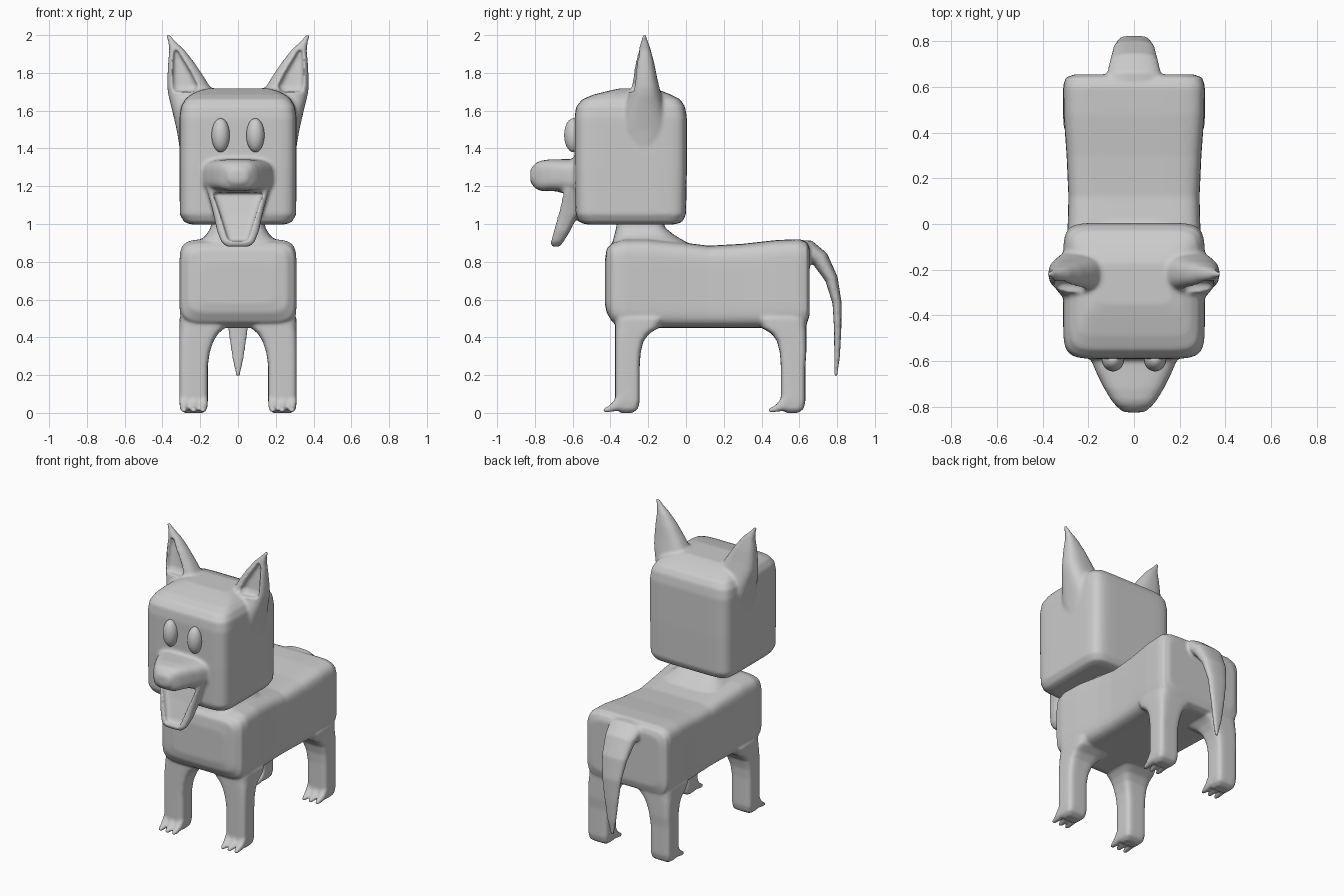
import bpy, bmesh, math
from mathutils import Vector


def loft(bm, rings, p=4, n=48):
    """Skin superellipse rings given as (centre, half-axis u, half-axis v)."""
    def s(c):
        return math.copysign(abs(c) ** (2 / p), c)
    loops = []
    for c, u, v in rings:
        c, u, v = Vector(c), Vector(u), Vector(v)
        loops.append([bm.verts.new(c + u * s(math.cos(a)) + v * s(math.sin(a)))
                      for a in (2 * math.pi * (i + 0.5) / n for i in range(n))])
    for A, B in zip(loops, loops[1:]):
        for i in range(n):
            j = (i + 1) % n
            bm.faces.new((A[i], A[j], B[j], B[i]))
    bm.faces.new(loops[0])
    bm.faces.new(loops[-1])


def loft_z(bm, rows, p=4, side=1):
    """Rows are (z, x0, x1, y0, y1); side=-1 mirrors in x."""
    loft(bm, [((side * (a + b) / 2, (c + d) / 2, z), ((b - a) / 2, 0, 0), (0, (d - c) / 2, 0))
              for z, a, b, c, d in rows], p)


def loft_y(bm, rows, p=4, cx=0):
    """Rows are (y, half width, z0, z1)."""
    loft(bm, [((cx, y, (a + b) / 2), (w, 0, 0), (0, 0, (b - a) / 2)) for y, w, a, b in rows], p)


def finish(bm, name):
    bmesh.ops.recalc_face_normals(bm, faces=bm.faces)
    me = bpy.data.meshes.new(name)
    bm.to_mesh(me)
    bm.free()
    for f in me.polygons:
        f.use_smooth = True
    ob = bpy.data.objects.new(name, me)
    bpy.context.collection.objects.link(ob)
    return ob


def remesh(ob, size):
    m = ob.modifiers.new("fuse", 'REMESH')
    m.mode = 'VOXEL'
    m.voxel_size = size
    m.use_smooth_shade = True


def soften(ob, iterations):
    m = ob.modifiers.new("soften", 'SMOOTH')
    m.factor = 0.5
    m.iterations = iterations


# Torso
bm = bmesh.new()
loft_y(bm, [(-.43, .19, .58, .80), (-.42, .26, .53, .87), (-.39, .30, .48, .90),
            (-.33, .31, .45, .92), (-.2, .305, .45, .92), (0, .29, .45, .90),
            (.12, .287, .45, .885), (.3, .295, .45, .895), (.48, .308, .45, .915),
            (.6, .31, .45, .92), (.64, .30, .47, .905), (.655, .26, .52, .87)], 7)
# Neck
loft_z(bm, [(.84, -.27, .27, -.39, .08), (.90, -.22, .22, -.39, .01), (.94, -.17, .17, -.38, -.06),
            (.98, -.145, .145, -.37, -.11), (1.05, -.14, .14, -.36, -.13)])
# Legs and toes
for side in (1, -1):
    for f, front in ((-.375, True), (.502, False)):
        rows = [(0, .185, .285, f + .03, f + .09), (.02, .165, .305, f + .005, f + .12),
                (.06, .16, .31, f, f + .13), (.25, .16, .31, f, f + .13)]
        for z, x, d in ((.32, .15, .005), (.38, .13, .02), (.42, .105, .05), (.45, .07, .10), (.5, .05, .13)):
            y0, y1 = (f, f + .13 + d) if front else (f - d, f + .135)
            rows.append((z, x, .31, y0, y1))
        loft_z(bm, rows, 5, side)
        for x in (.185, .235, .285):
            loft_y(bm, [(f + .06, .026, .012, .17), (f + .02, .025, .01, .11), (f - .01, .023, .008, .06),
                        (f - .035, .018, .004, .036), (f - .064, .011, 0, .024)], 2.5, side * x)
# Tail
path = [(.55, .86, .14, .055), (.65, .86, .12, .055), (.71, .815, .105, .047), (.77, .71, .09, .034),
        (.80, .58, .07, .024), (.803, .44, .052, .019), (.80, .3, .032, .015), (.792, .195, .01, .009)]
rings = []
for i, (y, z, w, t) in enumerate(path):
    a, b = path[max(i - 1, 0)], path[min(i + 1, len(path) - 1)]
    d = Vector((0, b[0] - a[0], b[1] - a[1])).normalized()
    rings.append(((0, y, z), (w, 0, 0), Vector((0, -d.z, d.y)) * t))
loft(bm, rings, 2.6)
body = finish(bm, "body")
remesh(body, .009)
soften(body, 5)

# Head block
bm = bmesh.new()
loft_z(bm, [(z, -w, w, a, b) for z, w, a, b in (
    (.998, .25, -.53, -.06), (1.01, .285, -.565, -.02), (1.05, .308, -.585, 0), (1.3, .31, -.59, .005),
    (1.56, .31, -.59, .005), (1.62, .302, -.582, -.005), (1.66, .28, -.55, -.03),
    (1.685, .25, -.49, -.08), (1.705, .21, -.41, -.13), (1.718, .16, -.35, -.17))], 8)
# Muzzle and nose
loft_y(bm, [(-.5, .20, 1.15, 1.34), (-.59, .19, 1.16, 1.345), (-.65, .165, 1.17, 1.343),
            (-.72, .13, 1.175, 1.342), (-.77, .10, 1.175, 1.335), (-.80, .075, 1.19, 1.32)], 3.5)
loft_y(bm, [(-.76, .072, 1.195, 1.315), (-.80, .07, 1.197, 1.313), (-.815, .06, 1.207, 1.303),
            (-.824, .04, 1.225, 1.285)], 2.6)
# Lower jaw
loft_z(bm, [(z, -w, w, a, b) for z, w, a, b in (
    (.88, .06, -.71, -.67), (.905, .088, -.717, -.65), (.96, .11, -.703, -.615), (1.03, .125, -.687, -.58),
    (1.1, .142, -.672, -.56), (1.18, .165, -.66, -.54), (1.22, .17, -.65, -.52))], 4)
# Ears
for side in (1, -1):
    loft_z(bm, [(1.38, .15, .305, -.30, -.14), (1.5, .14, .325, -.36, -.09), (1.6, .13, .348, -.335, -.11),
                (1.68, .13, .368, -.305, -.13), (1.72, .145, .374, -.295, -.14), (1.77, .175, .374, -.285, -.152),
                (1.85, .228, .37, -.27, -.168), (1.92, .282, .364, -.25, -.186), (1.97, .335, .37, -.237, -.202),
                (2.005, .362, .386, -.23, -.21)], 2.6, side)
head = finish(bm, "head")

# Hollows of the ears and mouth
bm = bmesh.new()
for side in (1, -1):
    loft_z(bm, [(1.70, .225, .345, -.40, -.262), (1.73, .21, .352, -.40, -.245), (1.80, .245, .35, -.40, -.235),
                (1.87, .288, .346, -.40, -.225), (1.92, .318, .34, -.40, -.225)], 4, side)
loft_z(bm, [(.91, -.045, .045, -.78, -.69), (.93, -.058, .058, -.78, -.675), (1.05, -.095, .095, -.78, -.635),
            (1.165, -.135, .135, -.78, -.605)], 8)
hollows = finish(bm, "hollow_cutter")
hollows.hide_render = True
hollows.hide_viewport = True

remesh(head, .009)
cut = head.modifiers.new("hollows", 'BOOLEAN')
cut.operation = 'DIFFERENCE'
cut.object = hollows
cut.solver = 'EXACT'
remesh(head, .0085)
soften(head, 4)

# Eyes
for side, label in ((1, "left"), (-1, "right")):
    bm = bmesh.new()
    bmesh.ops.create_uvsphere(bm, u_segments=32, v_segments=20, radius=1)
    bmesh.ops.scale(bm, verts=bm.verts, vec=(.048, .05, .09))
    bmesh.ops.translate(bm, verts=bm.verts, vec=(side * .092, -.595, 1.47))
    finish(bm, label + "_eye")
